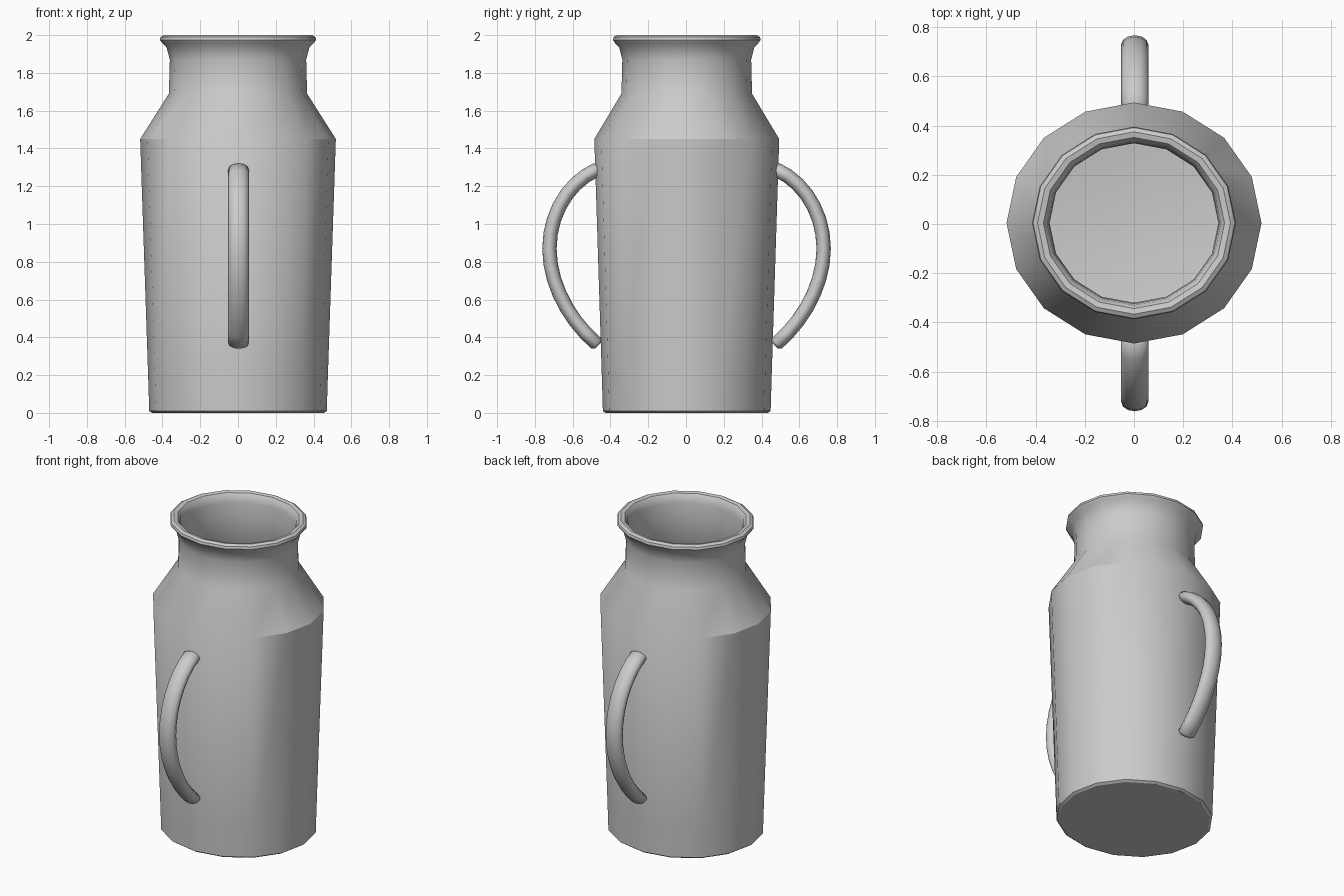
import bpy, bmesh, math
from mathutils import Vector
from mathutils.geometry import interpolate_bezier

if "Cube" in bpy.data.objects:
    bpy.data.objects.remove(bpy.data.objects["Cube"])


def skin(name, rings, angle):
    """Skin closed rings of points, capping both ends."""
    bm = bmesh.new()
    vr = [[bm.verts.new(p) for p in r] for r in rings]
    n = len(vr[0])
    for a, b in zip(vr, vr[1:]):
        for i in range(n):
            j = (i + 1) % n
            bm.faces.new((a[i], a[j], b[j], b[i]))
    bm.faces.new(vr[0][::-1])
    bm.faces.new(vr[-1])
    bmesh.ops.recalc_face_normals(bm, faces=bm.faces)
    me = bpy.data.meshes.new(name)
    bm.to_mesh(me)
    bm.free()
    ob = bpy.data.objects.new(name, me)
    bpy.context.collection.objects.link(ob)
    bpy.ops.object.select_all(action='DESELECT')
    ob.select_set(True)
    bpy.context.view_layer.objects.active = ob
    bpy.ops.object.shade_smooth_by_angle(angle=math.radians(angle))
    return ob


# Can body: outer wall, rolled lip, inner wall and floor (16 sides, slightly oval)
profile = [(0.455, 0.0), (0.47, 0.01), (0.476, 0.2), (0.518, 1.45),
           (0.366, 1.69), (0.361, 1.87), (0.378, 1.935), (0.402, 1.958),
           (0.414, 1.975), (0.41, 1.99), (0.392, 2.0), (0.368, 1.995),
           (0.353, 1.975), (0.347, 1.94), (0.343, 1.87), (0.343, 1.69),
           (0.49, 1.44), (0.45, 0.2), (0.42, 0.06), (0.2, 0.03)]
SIDES = 16
body = skin("can_body", [
    [(r * math.cos(2 * math.pi * i / SIDES),
      0.004 + 0.945 * r * math.sin(2 * math.pi * i / SIDES), z)
     for i in range(SIDES)] for r, z in profile], 33)


# Handles: flattened tube swept along a bow, with rounded ends
def handle(name, side):
    top, mid, low = Vector((0, 0.475, 1.288)), Vector((0, 0.726, 0.87)), Vector((0, 0.477, 0.367))
    path = interpolate_bezier(top, Vector((0, 0.62, 1.225)), Vector((0, 0.726, 1.06)), mid, 8)
    path += interpolate_bezier(mid, Vector((0, 0.726, 0.68)), Vector((0, 0.62, 0.49)), low, 8)[1:]
    rings = []

    def ring(c, t, s):
        out = Vector((0, -t.z, t.y))
        rings.append([
            ((0.003 + 0.055 * s * math.cos(a)),
             side * (c + out * 0.038 * s * math.sin(a)).y + 0.003,
             (c + out * 0.038 * s * math.sin(a)).z)
            for a in (2 * math.pi * k / 12 for k in range(12))])

    last = len(path) - 1
    for i, p in enumerate(path):
        t = (path[min(i + 1, last)] - path[max(i - 1, 0)]).normalized()
        if i == 0:
            ring(p - t * 0.014, t, 0.6)
        ring(p, t, 1.0)
        if i == last:
            ring(p + t * 0.014, t, 0.6)
    return skin(name, rings, 60)


handle("front_handle", -1)
handle("back_handle", 1)
